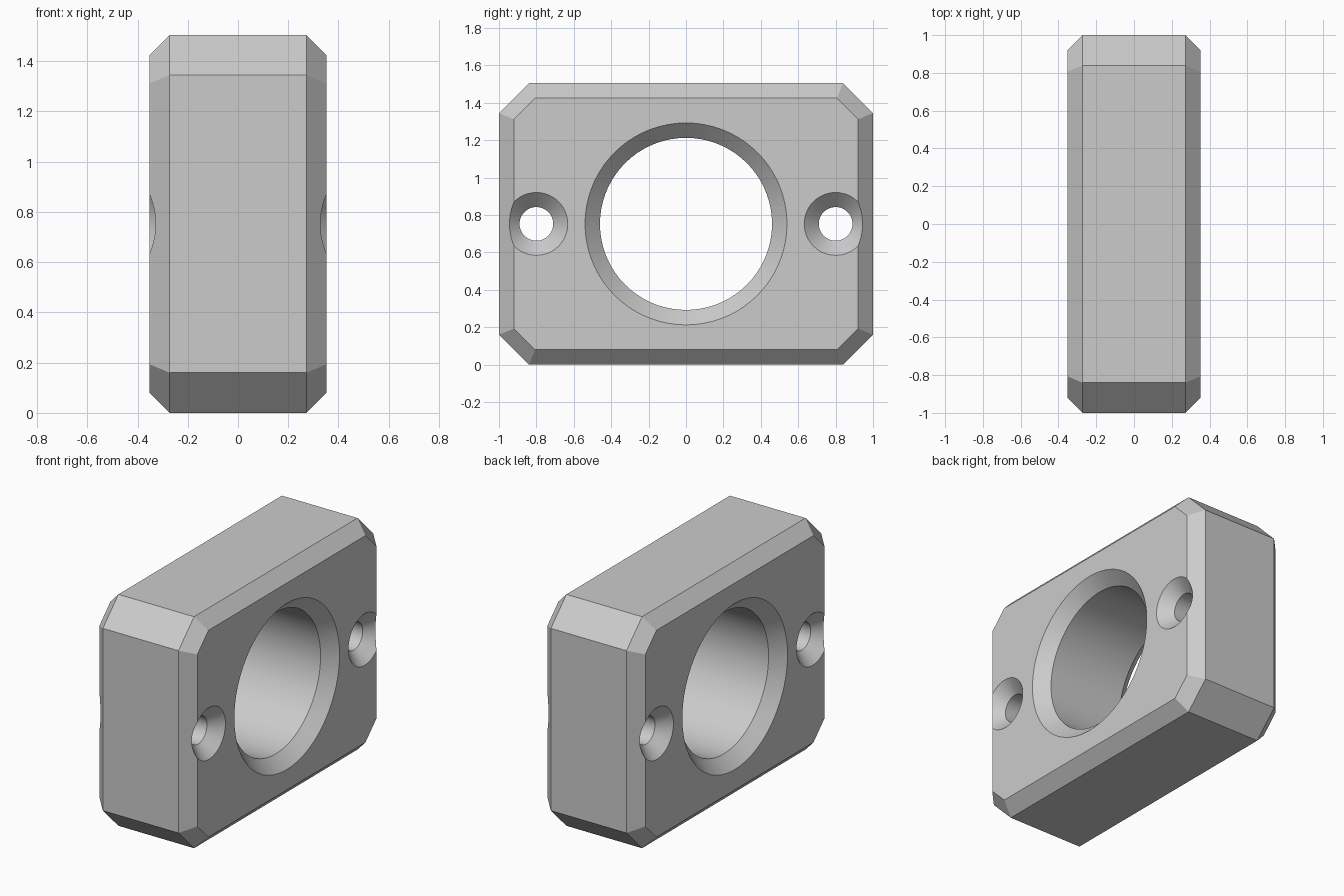
import bpy
import bmesh
import math

if "Cube" in bpy.data.objects:
    bpy.data.objects.remove(bpy.data.objects["Cube"], do_unlink=True)

HALF_X, HALF_Y, HEIGHT = 0.352, 1.0, 1.505
CORNER, BEVEL = 0.16, 0.08
MID_Z = HEIGHT / 2

grey = bpy.data.materials.new("plain grey")
grey.use_nodes = True
grey.diffuse_color = (0.6, 0.6, 0.6, 1)
grey.node_tree.nodes["Principled BSDF"].inputs["Base Color"].default_value = (0.6, 0.6, 0.6, 1)


def loft(name, sections):
    """Join rings of points into a closed solid."""
    bm = bmesh.new()
    rings = [[bm.verts.new(p) for p in ring] for ring in sections]
    count = len(rings[0])
    for a, b in zip(rings, rings[1:]):
        for i in range(count):
            j = (i + 1) % count
            bm.faces.new((a[i], a[j], b[j], b[i]))
    bm.faces.new(rings[0])
    bm.faces.new(rings[-1])
    bmesh.ops.recalc_face_normals(bm, faces=bm.faces)
    mesh = bpy.data.meshes.new(name)
    bm.to_mesh(mesh)
    bm.free()
    mesh.materials.append(grey)
    obj = bpy.data.objects.new(name, mesh)
    bpy.context.scene.collection.objects.link(obj)
    return obj


def octagon(x, inset):
    """Rectangle with cut corners, offset evenly inward."""
    y, z = HALF_Y - inset, MID_Z - inset
    c = CORNER - inset * (2 - math.sqrt(2))
    quarter = [(y, z - c), (y - c, z)]
    half = quarter + [(-b, a) for b, a in reversed(quarter)]
    points = half + [(-b, -a) for b, a in half]
    return [(x, b, MID_Z + a) for b, a in points]


def circle(x, y, radius, segments):
    return [(x, y + radius * math.cos(math.tau * i / segments),
             MID_Z + radius * math.sin(math.tau * i / segments))
            for i in range(segments)]


def drill(body, y, radius, sink, segments):
    """Through hole with a 45 degree countersink on both faces."""
    over = 0.05
    steps = [(HALF_X + over, radius + sink + over), (HALF_X - sink, radius)]
    steps += [(-x, r) for x, r in reversed(steps)]
    cutter = loft("hole_cutter", [circle(x, y, r, segments) for x, r in steps])
    cutter.hide_render = True
    mod = body.modifiers.new("hole", 'BOOLEAN')
    mod.operation = 'DIFFERENCE'
    mod.solver = 'EXACT'
    mod.object = cutter
    bpy.ops.object.modifier_apply(modifier=mod.name)
    bpy.data.objects.remove(cutter, do_unlink=True)


# Bevelled block
block = loft("bevelled_block", [
    octagon(-HALF_X, BEVEL), octagon(BEVEL - HALF_X, 0),
    octagon(HALF_X - BEVEL, 0), octagon(HALF_X, BEVEL)])
bpy.ops.object.select_all(action='DESELECT')
bpy.context.view_layer.objects.active = block
block.select_set(True)

# Central bore and the two screw holes
drill(block, 0, 0.46, 0.08, 72)
for side in (-1, 1):
    drill(block, side * 0.8, 0.09, 0.078, 48)

bpy.ops.object.shade_smooth_by_angle(angle=math.radians(25))
